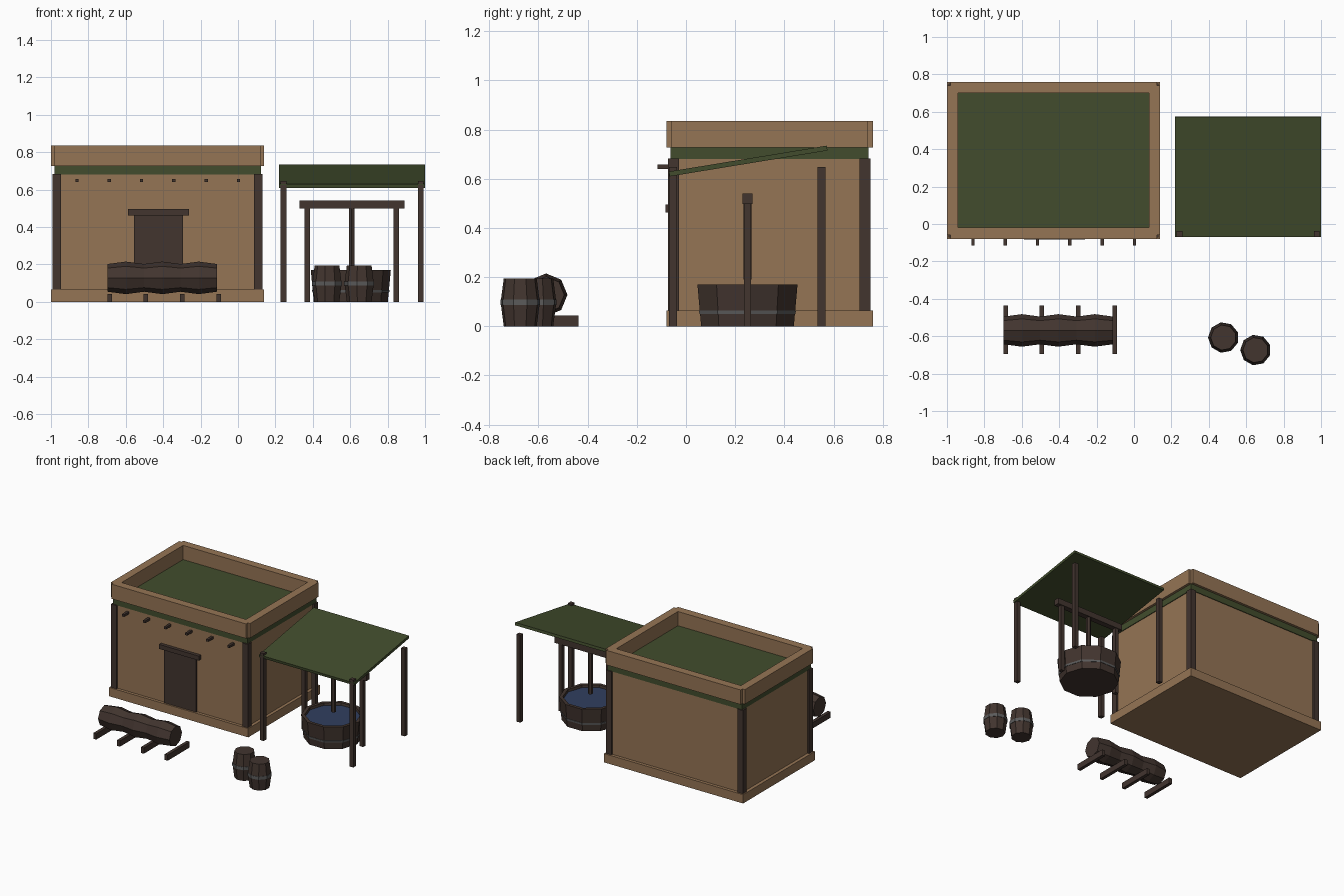
import bpy, bmesh, math
from mathutils import Matrix

if "Cube" in bpy.data.objects:
    bpy.data.objects.remove(bpy.data.objects["Cube"])


def material(name, rgb):
    m = bpy.data.materials.new(name)
    m.diffuse_color = (*rgb, 1)
    m.use_nodes = True
    m.node_tree.nodes["Principled BSDF"].inputs["Base Color"].default_value = m.diffuse_color
    return m


CLAY = material("clay tan", (0.300, 0.176, 0.090))
WOOD = material("dark wood", (0.054, 0.035, 0.028))
GREEN = material("moss green", (0.054, 0.073, 0.026))
IRON = material("iron grey", (0.105, 0.105, 0.105))
WATER = material("water blue", (0.030, 0.050, 0.115))


def finish(name, bm, mat):
    bmesh.ops.recalc_face_normals(bm, faces=bm.faces)
    me = bpy.data.meshes.new(name)
    bm.to_mesh(me)
    bm.free()
    me.materials.append(mat)
    ob = bpy.data.objects.new(name, me)
    bpy.context.collection.objects.link(ob)
    return ob


def box(name, x, y, z, mat):
    """Box from (min, max) pairs."""
    bm = bmesh.new()
    size = Matrix.Diagonal((x[1] - x[0], y[1] - y[0], z[1] - z[0], 1))
    mid = Matrix.Translation([(a + b) / 2 for a, b in (x, y, z)])
    bmesh.ops.create_cube(bm, size=1, matrix=mid @ size)
    return finish(name, bm, mat)


def post(name, x, y, z, w, mat=WOOD):
    return box(name, (x - w / 2, x + w / 2), (y - w / 2, y + w / 2), z, mat)


def turned(name, profile, sides, loc, mat, start=0.0, closed=False):
    """Lathe a (radius, height) profile around z; closed joins it into a ring."""
    bm = bmesh.new()
    rings = []
    for r, h in profile:
        rings.append([bm.verts.new((r * math.cos(start + math.tau * i / sides),
                                    r * math.sin(start + math.tau * i / sides), h))
                      for i in range(sides)])
    pairs = list(zip(rings, rings[1:]))
    if closed:
        pairs.append((rings[-1], rings[0]))
    else:
        bm.faces.new(rings[0])
        bm.faces.new(rings[-1])
    for a, b in pairs:
        for i in range(sides):
            j = (i + 1) % sides
            bm.faces.new((a[i], a[j], b[j], b[i]))
    ob = finish(name, bm, mat)
    ob.location = loc
    return ob


# House: plinth, walls, roof slab
box("plinth", (-1, 0.14), (-0.08, 0.76), (0, 0.065), CLAY)
box("walls", (-0.975, 0.117), (-0.058, 0.737), (0.06, 0.69), CLAY)
box("roof_slab", (-0.98, 0.122), (-0.063, 0.742), (0.68, 0.73), GREEN)

# Parapet with notched corners
for side, y in (("front", -0.08), ("back", 0.70)):
    box(f"parapet_{side}", (-0.98, 0.122), (y, y + 0.06), (0.727, 0.835), CLAY)
for side, x in (("left", -1.0), ("right", 0.08)):
    box(f"parapet_{side}", (x, x + 0.06), (-0.06, 0.74), (0.727, 0.835), CLAY)

# Corner posts of the house
for sx, x in (("left", -0.968), ("right", 0.109)):
    for sy, y in (("front", -0.05), ("back", 0.728)):
        post(f"house_post_{sy}_{sx}", x, y, (0.065, 0.682), 0.045)

# Door, lintel and roof beam ends
box("door", (-0.557, -0.295), (-0.068, -0.05), (0.065, 0.465), WOOD)
box("door_lintel", (-0.588, -0.263), (-0.083, -0.05), (0.462, 0.495), WOOD)
for i in range(6):
    x = -0.861 + i * 0.1727
    box(f"beam_end_{i + 1}", (x - 0.009, x + 0.009), (-0.116, -0.05), (0.64, 0.657), WOOD)

# Canopy: sloping sheet on four posts
canopy = box("canopy", (-0.39, 0.39), (-0.325, 0.325), (-0.01, 0.01), GREEN)
canopy.location = (0.61, 0.253, 0.672)
canopy.rotation_euler.x = math.atan(0.105 / 0.64)
for sx, x in (("left", 0.243), ("right", 0.977)):
    for sy, y in (("front", -0.053), ("back", 0.551)):
        post(f"canopy_post_{sy}_{sx}", x, y, (0, 0.647), 0.031)

# Well: tub, hoop, water, frame and hanging pole
WELL = (0.603, 0.25, 0)
turned("well_tub", [(0.198, 0), (0.214, 0.17), (0.190, 0.17), (0.185, 0.14)],
       10, WELL, WOOD)
turned("well_hoop", [(0.200, 0.05), (0.2055, 0.05), (0.207, 0.064), (0.200, 0.064)],
       10, WELL, IRON, closed=True)
turned("well_water", [(0.186, 0.14), (0.188, 0.152)], 10, WELL, WATER)
for side, x in (("left", 0.371), ("right", 0.846)):
    post(f"well_post_{side}", x, 0.25, (0, 0.5), 0.029)
box("well_beam", (0.33, 0.89), (0.23, 0.27), (0.498, 0.541), WOOD)
turned("well_pole", [(0.016, 0.19), (0.016, 0.5)], 6, (0.608, 0.25, 0), WOOD, math.pi / 2)

# Two barrels
for i, (x, y) in enumerate(((0.478, -0.607), (0.65, -0.674))):
    turned(f"barrel_{i + 1}", [(0.068, 0), (0.081, 0.0975), (0.068, 0.195)],
           9, (x, y, 0), WOOD, math.pi / 9)
    turned(f"barrel_hoop_{i + 1}", [(0.078, 0.086), (0.0825, 0.086), (0.0825, 0.109), (0.078, 0.109)],
           9, (x, y, 0), IRON, math.pi / 9, closed=True)

# Lumpy log lying on four skids
log = turned("log", [(0.087 if i % 2 else 0.074, i * 0.0975) for i in range(7)],
             8, (-0.697, -0.569, 0.128), WOOD)
log.rotation_euler.y = math.pi / 2
for i in range(4):
    x = -0.687 + i * 0.195
    box(f"log_skid_{i + 1}", (x - 0.012, x + 0.012), (-0.695, -0.437), (0, 0.043), WOOD)
